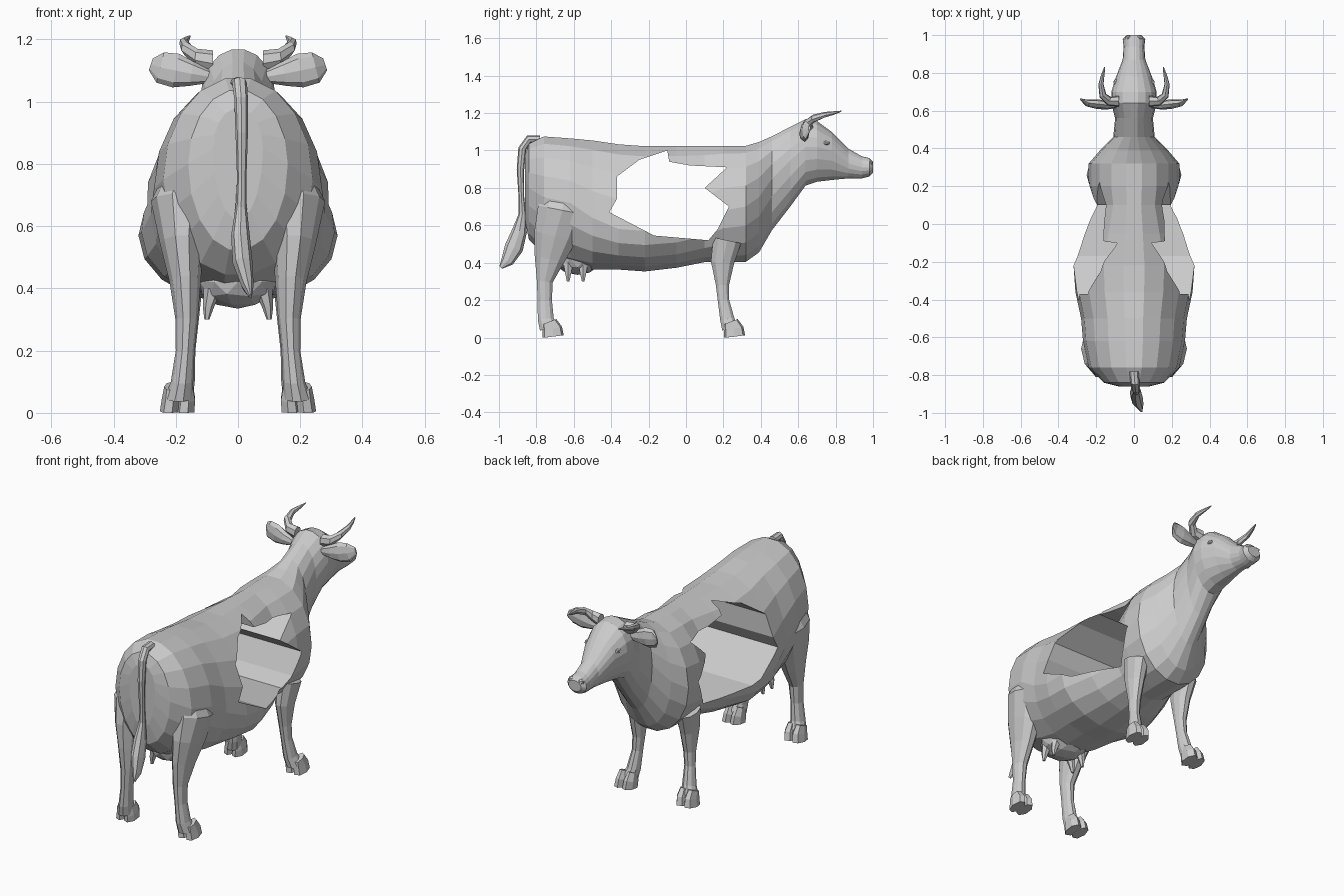
import bpy
import bmesh
from math import cos, sin, pi
from mathutils import Vector, Matrix

default = bpy.data.objects.get("Cube")
if default:
    bpy.data.objects.remove(default, do_unlink=True)

grey = bpy.data.materials.new("plain_grey")
grey.use_nodes = True
grey.diffuse_color = (.6, .6, .6, 1)
grey.node_tree.nodes["Principled BSDF"].inputs["Base Color"].default_value = (.6, .6, .6, 1)

X, Y, Z = Vector((1, 0, 0)), Vector((0, 1, 0)), Vector((0, 0, 1))


def finish(name, bm):
    """Turn a bmesh into a flat shaded grey object."""
    bmesh.ops.recalc_face_normals(bm, faces=bm.faces)
    mesh = bpy.data.meshes.new(name)
    bm.to_mesh(mesh)
    bm.free()
    mesh.materials.append(grey)
    obj = bpy.data.objects.new(name, mesh)
    bpy.context.scene.collection.objects.link(obj)
    return obj


def loft(name, rings):
    """Skin a list of equally long point rings and cap both ends."""
    bm = bmesh.new()
    loops = [[bm.verts.new(p) for p in ring] for ring in rings]
    count = len(loops[0])
    for a, b in zip(loops, loops[1:]):
        for i in range(count):
            j = (i + 1) % count
            bm.faces.new((a[i], a[j], b[j], b[i]))
    bm.faces.new(loops[0])
    bm.faces.new(loops[-1])
    return finish(name, bm)


def limb(name, rows, side, sides=8, mirror=1):
    """Tube through rows of x, y, z, radius along side, radius across it."""
    centres = [Vector(row[:3]) for row in rows]
    rings = []
    for i, row in enumerate(rows):
        tangent = centres[min(i + 1, len(rows) - 1)] - centres[max(i - 1, 0)]
        across = tangent.cross(side).normalized()
        ring = []
        for k in range(sides):
            angle = 2 * pi * k / sides
            p = centres[i] + side * row[3] * cos(angle) + across * row[4] * sin(angle)
            ring.append(Vector((p.x * mirror, p.y, max(p.z, 0))))
        rings.append(ring)
    return loft(name, rings)


def ball(name, centre, size, detail=2):
    bm = bmesh.new()
    place = Matrix.Translation(centre) @ Matrix.Diagonal((*size, 1))
    bmesh.ops.create_icosphere(bm, subdivisions=detail, radius=1, matrix=place)
    return finish(name, bm)


def egg_ring(y, top, bottom, middle, width, sides=18):
    """Upright cross-section whose widest height is free."""
    ring = []
    for k in range(sides):
        angle = 2 * pi * k / sides
        height = (top - middle) if sin(angle) > 0 else (middle - bottom)
        ring.append(Vector((width * cos(angle), y, middle + height * sin(angle))))
    return ring


# Trunk, neck and head: y, top, bottom, widest height, half width
sections = [
    (-.86, .98, .62, .85, .08), (-.84, 1.04, .52, .8, .16),
    (-.76, 1.08, .44, .75, .24), (-.62, 1.07, .38, .72, .27),
    (-.5, 1.06, .36, .64, .28), (-.36, 1.04, .36, .58, .31),
    (-.22, 1.03, .35, .57, .32), (-.05, 1.03, .37, .58, .27),
    (.1, 1.03, .4, .62, .22), (.2, 1.03, .4, .68, .24),
    (.32, 1.03, .4, .7, .24), (.39, 1.05, .45, .75, .18),
    (.46, 1.08, .57, .85, .11), (.56, 1.13, .7, .95, .1),
    (.64, 1.17, .81, 1.02, .12), (.7, 1.16, .83, 1.02, .12),
    (.78, 1.1, .84, 1, .095), (.87, 1.01, .85, .93, .06),
    (.94, .97, .85, .91, .055), (.98, .96, .86, .91, .06),
    (1, .94, .88, .91, .04),
]
body = loft("body", [egg_ring(*row) for row in sections])

# Ragged opening running through the trunk from side to side
outline = [
    (-.37, .86), (-.25, .95), (-.1, 1), (-.09, .94), (.02, .92), (.22, .91),
    (.1, .8), (.23, .7), (.17, .58), (.12, .52), (-.17, .545), (-.41, .67),
    (-.37, .74),
]
cutter = loft("opening_cutter", [[Vector((x, y, z)) for y, z in outline] for x in (-.6, .6)])
cutter.hide_render = True
cut = body.modifiers.new("opening", "BOOLEAN")
cut.operation = "DIFFERENCE"
cut.solver = "EXACT"
cut.object = cutter
graph = bpy.context.evaluated_depsgraph_get()
carved = bpy.data.meshes.new_from_object(body.evaluated_get(graph))
body.modifiers.clear()
body.data = carved
bpy.data.objects.remove(cutter, do_unlink=True)

# Leg, ear and horn shapes for the +x side
hind_leg = [
    (.16, -.65, .8, .06, .1), (.18, -.66, .68, .1, .14), (.18, -.7, .54, .07, .12),
    (.17, -.73, .42, .05, .085), (.165, -.755, .3, .036, .045),
    (.17, -.755, .2, .03, .04), (.18, -.75, .1, .036, .045), (.19, -.735, .05, .045, .05),
]
front_leg = [
    (.165, .22, .52, .06, .08), (.16, .195, .4, .045, .065),
    (.16, .195, .28, .032, .037), (.165, .2, .2, .028, .032),
    (.175, .22, .1, .036, .04), (.19, .235, .05, .045, .045),
]
ear = [
    (.09, .63, 1.08, .015, .02), (.15, .63, 1.09, .025, .04),
    (.2, .635, 1.1, .025, .055), (.25, .64, 1.11, .018, .05),
    (.28, .66, 1.12, .005, .02),
]
horn = [
    (.08, .65, 1.13, .035, .03), (.13, .65, 1.14, .03, .025),
    (.165, .68, 1.17, .022, .02), (.175, .74, 1.19, .016, .014),
    (.165, .79, 1.2, .01, .009), (.155, .83, 1.21, .003, .003),
]

for label, m in (("left", 1), ("right", -1)):
    limb("hind_leg_" + label, hind_leg, X, 10, m)
    limb("front_leg_" + label, front_leg, X, 10, m)
    limb("ear_" + label, ear, Y, 8, m)
    limb("horn_" + label, horn, Z, 7, m)
    ball("eye_" + label, (.096 * m, .75, 1.04), (.014, .02, .014), 1)
    ball("nostril_" + label, (.03 * m, .985, .935), (.02, .015, .018), 1)
    # Cloven hooves: two toes under each leg
    for part, heel in (("hind", -.73), ("front", .24)):
        for toe, x in (("inner", .165), ("outer", .215)):
            rows = [
                (x, heel, .085, .022, .04), (x, heel + .015, .045, .03, .055),
                (x + .004, heel + .02, .005, .032, .058),
            ]
            limb(f"{part}_hoof_{toe}_{label}", rows, X, 7, m)
    # Teats
    for part, y in (("front", -.55), ("hind", -.63)):
        rows = [(.08, y, .4, .03, .03), (.095, y, .34, .018, .018), (.1, y, .3, .008, .008)]
        limb(f"{part}_teat_{label}", rows, X, 6, m)

ball("udder", (0, -.58, .42), (.13, .13, .085))

# Tail with a tuft
limb("tail", [
    (0, -.78, 1.06, .025, .02), (.005, -.84, 1.06, .024, .022),
    (.01, -.875, 1.01, .022, .022), (.012, -.885, .9, .02, .02),
    (.012, -.88, .75, .015, .015), (.01, -.875, .66, .018, .02),
    (.008, -.89, .57, .03, .04), (.015, -.92, .48, .032, .05),
    (.03, -.955, .41, .02, .035), (.04, -.99, .375, .005, .01),
], X)
